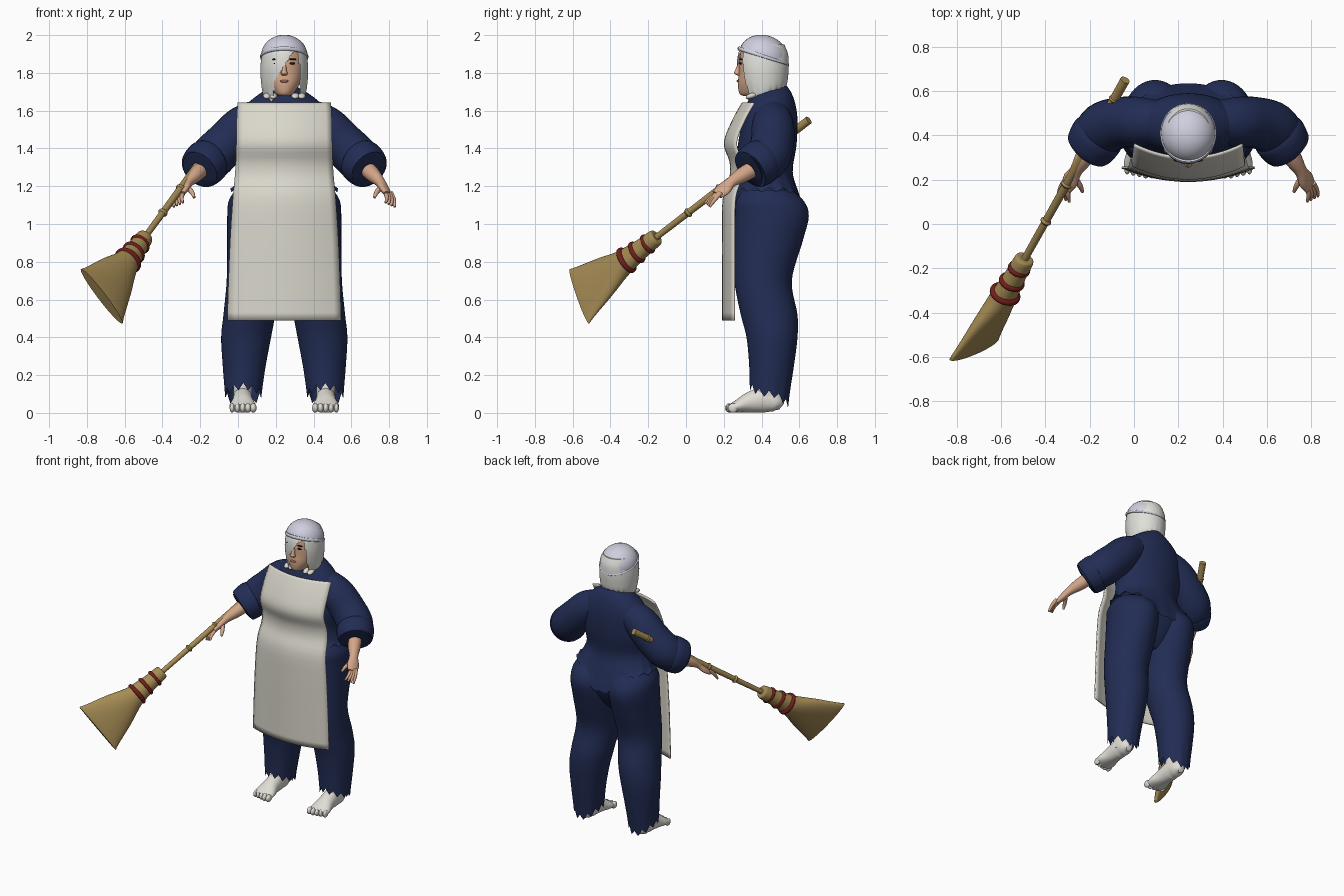
import bpy, bmesh
from math import sin, cos, pi, radians
from mathutils import Vector, Matrix

if "Cube" in bpy.data.objects:
    bpy.data.objects.remove(bpy.data.objects["Cube"])

CX = 0.245  # centre line of the figure


def material(name, r, g, b):
    m = bpy.data.materials.new(name)
    m.use_nodes = True
    m.diffuse_color = (r, g, b, 1)
    node = next(x for x in m.node_tree.nodes if x.type == "BSDF_PRINCIPLED")
    node.inputs["Base Color"].default_value = (r, g, b, 1)
    node.inputs["Roughness"].default_value = 0.8
    return m


NAVY = material("navy_cloth", 0.016, 0.026, 0.09)
APRON = material("apron_cream", 0.70, 0.68, 0.60)
HAT = material("hat_white", 0.62, 0.62, 0.73)
HAIR = material("hair_white", 0.74, 0.74, 0.70)
SKIN = material("skin", 0.66, 0.38, 0.25)
FOOT = material("foot_white", 0.74, 0.72, 0.66)
STRAW = material("straw", 0.38, 0.26, 0.09)
RED = material("binding_red", 0.17, 0.013, 0.01)
DARK = material("eye_dark", 0.02, 0.012, 0.01)
LIP = material("lip", 0.45, 0.16, 0.12)


def finish(name, bm, mat, angle=45):
    bmesh.ops.recalc_face_normals(bm, faces=bm.faces)
    me = bpy.data.meshes.new(name)
    bm.to_mesh(me)
    bm.free()
    me.materials.append(mat)
    me.shade_smooth()
    me.set_sharp_from_angle(angle=radians(angle))
    ob = bpy.data.objects.new(name, me)
    bpy.context.collection.objects.link(ob)
    return ob


def spline(path, k):
    """Smooth curve through the path rows, k steps to each span."""
    rows = []
    for i in range(len(path) - 1):
        a, b, c, d = (path[max(0, min(len(path) - 1, j))] for j in range(i - 1, i + 3))
        for s in range(k):
            t = s / k
            rows.append([q + 0.5 * t * (r - p + t * (2*p - 5*q + 4*r - w + t * (3*(q - r) + w - p)))
                         for p, q, r, w in zip(a, b, c, d)])
    return rows + [list(path[-1])]


def loft(name, path, mat, side=(1, 0, 0), flat=False, n=32, k=5, hem=None, caps=(1, 1), cut=None):
    """Skin of ellipses along rows of x, y, z and two radii."""
    bm = bmesh.new()
    pts = spline(path, k)
    last = len(pts) - 1
    rings = []
    for i, p in enumerate(pts):
        t = Vector((0, 0, 1))
        if not flat:
            t = (Vector(pts[min(i + 1, last)][:3]) - Vector(pts[max(i - 1, 0)][:3])).normalized()
        u = Vector(side)
        u = (u - t * u.dot(t)).normalized()
        v = t.cross(u)
        ring = []
        for j in range(n):
            a = 2 * pi * j / n
            co = Vector(p[:3]) + u * cos(a) * p[3] + v * sin(a) * p[4]
            if hem:
                co.z += hem(i / last, a)
            ring.append(bm.verts.new(co))
        rings.append(ring)
    for a, b in zip(rings, rings[1:]):
        for j in range(n):
            bm.faces.new((a[j], a[j - 1], b[j - 1], b[j]))
    for use, ring in zip(caps, (rings[0], rings[-1])):
        if use:
            bm.faces.new(ring)
    if cut:
        gone = [f for f in bm.faces if cut(f.calc_center_median())]
        bmesh.ops.delete(bm, geom=gone, context="FACES")
    return finish(name, bm, mat)


def body(path, s=1):
    return [(CX + s * r[0], *r[1:]) for r in path]


def ball(name, pos, size, mat, tilt=0, dome=False):
    bm = bmesh.new()
    bmesh.ops.create_uvsphere(bm, u_segments=32, v_segments=16, radius=1)
    if dome:
        low = [v for v in bm.verts if v.co.z < -0.01]
        bmesh.ops.delete(bm, geom=low, context="VERTS")
        bmesh.ops.holes_fill(bm, edges=bm.edges)
    m = Matrix.Translation((CX + pos[0], *pos[1:])) @ Matrix.Rotation(tilt, 4, "X") @ Matrix.Diagonal((*size, 1))
    bm.transform(m)
    return finish(name, bm, mat)


# Jacket with a ragged hem dipping at the back, and the hips under it
loft("jacket", body([(0, .46, 1.73, .06, .075), (0, .455, 1.69, .13, .105), (0, .45, 1.63, .20, .13),
                     (0, .445, 1.55, .235, .145), (0, .43, 1.42, .245, .155), (0, .415, 1.29, .23, .15),
                     (0, .43, 1.2, .255, .168), (0, .44, 1.14, .285, .195)]), NAVY, flat=True, n=64, caps=(1, 0),
     hem=lambda f, a: f**6 * (.04 - .15 * max(0, sin(a))**6 + .012 * cos(16 * a)))
loft("hips", body([(0, .42, 1.24, .2, .12), (0, .43, 1.14, .275, .175), (0, .435, 1.04, .28, .175),
                   (0, .425, .93, .2, .13), (0, .42, .87, .1, .08)]), NAVY, flat=True)

for s, tag in ((1, "left_"), (-1, "right_")):
    # Trouser leg with torn hem trailing at the heel
    loft(tag + "trouser_leg", body([
        (.14, .43, 1.18, .12, .13), (.15, .445, 1.12, .145, .18), (.15, .455, 1.04, .152, .195),
        (.152, .435, .9, .15, .18), (.163, .408, .7, .142, .152), (.185, .44, .52, .137, .15),
        (.202, .455, .4, .132, .135), (.212, .452, .25, .114, .118), (.217, .44, .11, .098, .103)], s),
        NAVY, flat=True, n=48, caps=(1, 0),
        hem=lambda f, a: f**12 * (.03 - .1 * max(0, sin(a))**2 - .04 * cos(a)**2 + .018 * cos(12 * a)))
    # Foot, ankle and toes
    loft(tag + "foot", body([(.22, .505, .032, .02, .02), (.22, .48, .05, .045, .048), (.22, .42, .07, .052, .068),
                             (.22, .34, .056, .056, .055), (.22, .28, .037, .07, .036),
                             (.22, .238, .024, .068, .023)], s), FOOT)
    loft(tag + "ankle", body([(.22, .425, .05, .05, .06), (.22, .43, .2, .048, .055)], s), FOOT, flat=True)
    for i in range(5):
        ball(tag + "toe_%d" % (i + 1), (s * (.164 + .028 * i), .232 + .006 * max(0, i - 1), .026),
             (.017 - .001 * i, .026, .025), FOOT)
    # Wide sleeve and turned cuff
    loft(tag + "sleeve", body([(.1, .46, 1.58, .09, .09), (.21, .46, 1.52, .112, .112), (.3, .458, 1.435, .115, .115),
                               (.385, .43, 1.35, .118, .118), (.435, .365, 1.3, .1, .1)], s), NAVY, side=(0, 0, 1))
    loft(tag + "cuff", body([(.4, .41, 1.335, .105, .105), (.408, .4, 1.33, .122, .122), (.44, .35, 1.298, .116, .116),
                             (.447, .34, 1.291, .1, .1), (.435, .36, 1.304, .07, .07)], s), NAVY,
         side=(0, 0, 1), k=3)
    # Bare forearm and spread hand
    loft(tag + "forearm", body([(.42, .39, 1.31, .045, .045), (.47, .3, 1.26, .04, .042), (.507, .24, 1.222, .027, .03),
                                (.53, .2, 1.185, .022, .042), (.55, .165, 1.155, .014, .034)], s),
         SKIN, side=(.6 * s, 0, .8), n=20)
    for i in range(4):
        w = i / 3
        loft(tag + "finger_%d" % (i + 1), body([
            (.535 + .03 * w, .175 + .01 * w, 1.165, .012, .012),
            (.543 + .037 * w, .135 + .018 * w, 1.142 - .012 * w, .011, .011),
            (.537 + .048 * w, .1 + .025 * w, 1.112 - .022 * w, .006, .006)], s), SKIN, side=(0, 0, 1), n=10, k=3)
    loft(tag + "thumb", body([(.515, .21, 1.195, .016, .016), (.49, .175, 1.17, .013, .013),
                              (.477, .145, 1.14, .007, .007)], s), SKIN, side=(0, 0, 1), n=10, k=3)
    # Collar knots
    for d in (-1, 1):
        ball(tag + "collar_knot", (s * .075 + d * .017, .345, 1.678), (.02, .03, .014), APRON, tilt=.3)
    # Eyes and brows
    ball(tag + "eye", (s * .043, .288, 1.85), (.015, .008, .006), DARK)
    ball(tag + "brow", (s * .045, .289, 1.872), (.021, .008, .004), DARK)

# Apron: one curved sheet
bm = bmesh.new()
rows = spline([(1.64, .3, .245), (1.55, .25, .25), (1.43, .205, .252), (1.33, .235, .255), (1.25, .235, .26),
               (1.14, .2, .27), (.95, .195, .283), (.72, .195, .293), (.49, .195, .3)], 4)
grid = [[bm.verts.new((CX + w * c / 8, y + .06 * (c / 8)**2, z)) for c in range(-8, 9)] for z, y, w in rows]
for a, b in zip(grid, grid[1:]):
    for c in range(16):
        bm.faces.new((a[c], b[c], b[c + 1], a[c + 1]))
apron = finish("apron", bm, APRON)
thick = apron.modifiers.new("thickness", "SOLIDIFY")
thick.thickness = 0.01
thick.offset = 0

# Head, neck and face
loft("neck", body([(0, .42, 1.62, .065, .065), (0, .41, 1.78, .06, .06)]), SKIN, flat=True)
loft("head", body([(0, .335, 1.678, .025, .03), (0, .345, 1.69, .048, .062), (0, .36, 1.74, .08, .085),
                   (0, .38, 1.8, .1, .1), (0, .392, 1.86, .108, .11), (0, .4, 1.93, .105, .11)]), SKIN, flat=True)
loft("nose", body([(0, .29, 1.855, .009, .01), (0, .276, 1.815, .012, .016), (0, .273, 1.797, .018, .018),
                   (0, .285, 1.786, .012, .012)]), SKIN, flat=True, n=12)
ball("mouth", (0, .277, 1.756), (.023, .009, .007), LIP)

# Bobbed hair with a swept fringe, open over one side of the face
loft("hair", body([(0, .41, 1.95, .1, .11), (0, .408, 1.9, .118, .132), (0, .407, 1.83, .126, .137),
                   (0, .41, 1.76, .124, .13), (0, .415, 1.7, .116, .118), (0, .415, 1.65, .1, .105)]),
     HAIR, flat=True, n=96, k=8, caps=(1, 0),
     hem=lambda f, a: f**3 * (.07 * max(0, sin(a))**.5 + .008 * cos(20 * a)),
     cut=lambda p: p.y < .36 and -.055 + .65 * max(0, p.z - 1.75) < p.x - CX < .083 - .2 * max(0, p.z - 1.83))

# Round cap, tipped back
ball("cap", (0, .41, 1.888), (.124, .132, .112), HAT, tilt=-.3, dome=True)
loft("cap_rim", body([(0, .413, 1.878, .118, .126), (0, .411, 1.88, .127, .135), (0, .408, 1.892, .127, .135),
                      (0, .406, 1.9, .12, .126)]), HAT, side=(1, 0, 0), k=3,
     hem=lambda f, a: -.04 * sin(a), flat=True)

# Broom: handle with joints, bound head and flared straw
TOP, NECK = Vector((-.04, .65, 1.55)), Vector((-.5, -.17, .92))
AXIS = (NECK - TOP).normalized()
WIDE = Vector((-.22, -.11, .27)).normalized()
LENGTH = (NECK - TOP).length


def along(d, a, b):
    return (*(NECK + AXIS * d), a, b)


loft("broom_handle", [along(-LENGTH, .022, .022), along(-.5, .019, .019), along(.05, .016, .016)],
     STRAW, side=WIDE, n=20)
for d in (.12, .38, .65, .88):
    q = d - LENGTH
    loft("handle_joint", [along(q - .012, .017, .017), along(q, .026, .026), along(q + .012, .017, .017)],
         STRAW, side=WIDE, n=20, k=3)
loft("broom_head", [along(-.02, .03, .03), along(-.01, .046, .044), along(.08, .052, .047), along(.17, .064, .052),
                    along(.24, .078, .056), along(.36, .125, .05), along(.5, .17, .036), along(.545, .188, .028)],
     STRAW, side=WIDE, n=40)
for d, r in ((.045, .05), (.125, .058), (.2, .07)):
    loft("red_binding", [along(d - .015, r - .01, r - .016), along(d - .008, r + .006, r - .002),
                         along(d + .008, r + .008, r - .001), along(d + .015, r - .01, r - .016)],
         RED, side=WIDE, k=3)
